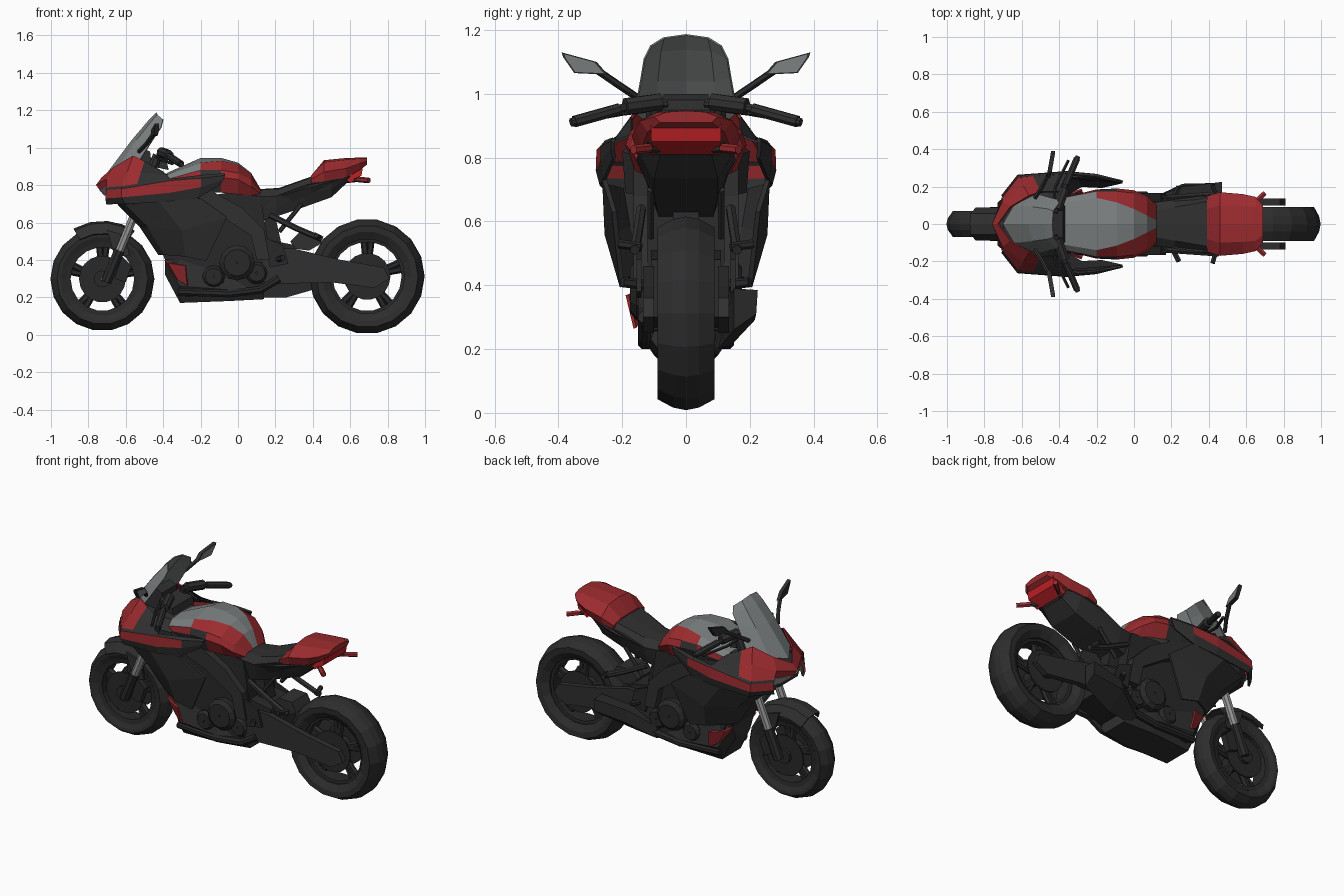
import bpy, bmesh, math
from mathutils import Vector


def material(name, rgb):
    m = bpy.data.materials.new(name)
    m.diffuse_color = (*rgb, 1)
    return m


BLACK = material("black plastic", (0.029, 0.029, 0.029))
RUBBER = material("tyre rubber", (0.026, 0.026, 0.026))
METAL = material("dark metal", (0.022, 0.022, 0.023))
RED = material("red paint", (0.33, 0.024, 0.028))
GREY = material("grey paint", (0.20, 0.215, 0.215))
SILVER = material("fork silver", (0.30, 0.30, 0.30))
LAMP = material("lamp red", (0.50, 0.015, 0.018))


def finish(name, verts, faces, mats, mirror=False, thick=0, rule=None):
    """Mesh object; rule(centre) picks the material slot of a face."""
    bm = bmesh.new()
    vs = [bm.verts.new(v) for v in verts]
    for f in faces:
        bm.faces.new([vs[i] for i in f])
    bmesh.ops.recalc_face_normals(bm, faces=bm.faces)
    if rule:
        for f in bm.faces:
            f.material_index = rule(f.calc_center_median())
    me = bpy.data.meshes.new(name)
    bm.to_mesh(me)
    bm.free()
    for m in mats if isinstance(mats, list) else [mats]:
        me.materials.append(m)
    ob = bpy.data.objects.new(name, me)
    bpy.context.collection.objects.link(ob)
    if mirror:
        mod = ob.modifiers.new("mirror", 'MIRROR')
        mod.use_axis = (False, True, False)
    if thick:
        mod = ob.modifiers.new("thickness", 'SOLIDIFY')
        mod.thickness = thick
        mod.offset = 0
    return ob


def bridge(rings, caps=True, wrap=False):
    """Faces joining equal closed rings laid out one after another."""
    n, k = len(rings[0]), len(rings)
    faces = [(a * n + i, a * n + (i + 1) % n, (a + 1) % k * n + (i + 1) % n, (a + 1) % k * n + i)
             for a in range(k if wrap else k - 1) for i in range(n)]
    if caps and not wrap:
        faces += [tuple(range(n)), tuple(range((k - 1) * n, k * n))]
    return [v for r in rings for v in r], faces


def loft(name, sections, mats, rule=None):
    """Sections (x, half profile of (y, z) from top centre to bottom)."""
    rings = []
    for x, half in sections:
        rings.append([(x, y, z) for y, z in half] + [(x, -y, z) for y, z in reversed(half) if y > 0])
    return finish(name, *bridge(rings), mats, rule=rule)


def prism(name, pts, y0, y1, mat, mirror=False):
    return finish(name, *bridge([[(x, y, z) for x, z in pts] for y in (y0, y1)]), mat, mirror)


def grid(name, rows, mats, thick=0.008, mirror=True, rule=None):
    n = len(rows[0])
    faces = [(a * n + i, a * n + i + 1, (a + 1) * n + i + 1, (a + 1) * n + i)
             for a in range(len(rows) - 1) for i in range(n - 1)]
    return finish(name, [v for r in rows for v in r], faces, mats, mirror, thick, rule)


def tube(name, pts, r, mat, sides=8, mirror=True):
    pts = [Vector(p) for p in pts]
    rings = []
    for i, p in enumerate(pts):
        q = (pts[min(i + 1, len(pts) - 1)] - pts[max(i - 1, 0)]).to_track_quat('Z', 'Y')
        rings.append([p + q @ Vector((r * math.cos(t), r * math.sin(t), 0))
                      for t in (math.tau * (j + .5) / sides for j in range(sides))])
    return finish(name, *bridge(rings), mat, mirror)


def lathe(name, prof, cx, cz, n, mat, mirror=False):
    """Closed (radius, y) profile turned about a y axis."""
    rings = [[(cx + r * math.cos(t), y, cz + r * math.sin(t)) for r, y in prof]
             for t in (math.tau * i / n for i in range(n))]
    return finish(name, *bridge(rings, wrap=True), mat, mirror)


# wheels: tyre, rim, hub, discs and five broad spokes
for tag, cx, cz, R, w, ri in (("front", -.725, .298, .278, .07, .185), ("rear", .69, .312, .308, .09, .20)):
    prof = [(ri, w * .7), (ri + .04, w * .97), (R - .035, w), (R - .008, w * .45), (R, 0)]
    lathe(tag + "_tyre", prof + [(r, -y) for r, y in reversed(prof[:-1])], cx, cz, 18, RUBBER)
    lathe(tag + "_rim", [(ri - .015, .05), (ri + .012, .055), (ri + .012, -.055), (ri - .015, -.05)], cx, cz, 18, METAL)
    lathe(tag + "_hub", [(.005, .09), (.045, .09), (.045, -.09), (.005, -.09)], cx, cz, 12, METAL)
    lathe(tag + "_brake_disc", [(.03, .062), (.125, .062), (.125, .07), (.03, .07)], cx, cz, 18, METAL, True)
    for i in range(5):
        a = math.tau * i / 5 + .3
        for d in (-.1, .1):
            tube(tag + "_spoke", [(cx + .03 * math.cos(a), 0, cz + .03 * math.sin(a)),
                                  (cx + (ri - .005) * math.cos(a + d), 0, cz + (ri - .005) * math.sin(a + d))],
                 .019, METAL, 6, False)

# front fork, calipers and fender
tube("fork_lower", [(-.705, .1, .28), (-.635, .1, .45)], .03, METAL)
tube("fork_tube", [(-.645, .1, .42), (-.53, .1, .70)], .024, SILVER)
tube("fork_upper", [(-.53, .1, .70), (-.43, .1, .96)], .027, BLACK)
prism("brake_caliper", [(-.66, .30), (-.60, .28), (-.57, .37), (-.62, .42)], .06, .1, METAL, True)
arc = [math.radians(a) for a in (56, 70, 85, 102, 120)]
grid("front_fender", [[(-.725 + r * math.cos(a), y, .30 + r * math.sin(a)) for a in arc]
                      for y, r in ((0, .305), (.055, .295), (.085, .24))], BLACK)
prism("fender_stay", [(-.70, .56), (-.60, .53), (-.58, .42), (-.66, .42)], .078, .092, BLACK, True)

# windscreen
grid("windscreen", [
    [(-.70, 0, .86), (-.64, .10, .89), (-.52, .16, .94)],
    [(-.565, 0, 1.04), (-.54, .09, 1.04), (-.45, .14, 1.05)],
    [(-.48, 0, 1.14), (-.465, .08, 1.135), (-.41, .13, 1.11)],
    [(-.435, 0, 1.185), (-.43, .07, 1.175), (-.40, .11, 1.15)]], GREY, .006)

# nose cowl with dark rear ends, and headlights
grid("nose_cowl", [
    [(-.725, 0, .84), (-.66, .09, .895), (-.56, .15, .955), (-.50, .17, .925), (-.40, .17, .87)],
    [(-.755, 0, .80), (-.70, .12, .83), (-.59, .20, .87), (-.52, .215, .865), (-.38, .22, .85)],
    [(-.73, 0, .765), (-.70, .14, .785), (-.62, .245, .79), (-.54, .255, .80), (-.36, .265, .83)]],
    [RED, BLACK], rule=lambda c: int(c.x > -.5))
grid("headlight", [[(-.738, .02, .775), (-.705, .14, .795)], [(-.71, .02, .745), (-.69, .14, .745)]], SILVER)
loft("nose_inner", [
    (-.70, [(0, .81), (.09, .80), (.12, .77), (.09, .72)]),
    (-.60, [(0, .88), (.12, .87), (.19, .80), (.17, .70)]),
    (-.46, [(0, .88), (.13, .87), (.20, .82), (.19, .69)]),
    (-.34, [(0, .85), (.10, .85), (.15, .80), (.14, .68)])], BLACK)
prism("dashboard", [(-.60, .88), (-.52, 1.0), (-.47, .98), (-.46, .87)], -.07, .07, BLACK)

# side wing with red stripe
grid("side_wing", [
    [(-.70, .14, .785), (-.62, .245, .79), (-.36, .265, .83), (-.20, .25, .85), (-.07, .225, .86)],
    [(-.70, .15, .772), (-.62, .255, .778), (-.36, .275, .822), (-.20, .262, .835), (-.07, .23, .85)],
    [(-.705, .15, .73), (-.62, .258, .735), (-.36, .277, .760), (-.20, .262, .79), (-.08, .23, .83)],
    [(-.70, .14, .70), (-.60, .25, .70), (-.36, .265, .715), (-.22, .255, .73), (-.10, .225, .80)]],
    [BLACK, RED], .012, rule=lambda c: int(abs(c.z - .752 - .145 * (c.x + .66)) < .013 and c.x < -.3 + .1))

# main side fairing and red lower corner
grid("side_fairing", [
    [(-.64, .12, .70), (-.60, .20, .70), (-.42, .255, .715), (-.20, .255, .73)],
    [(-.52, .11, .58), (-.48, .18, .58), (-.30, .248, .56), (-.06, .225, .63)],
    [(-.42, .09, .43), (-.39, .14, .43), (-.28, .205, .42), (-.17, .20, .395)]], BLACK, .015)
grid("fairing_corner", [
    [(-.39, .10, .40), (-.37, .15, .385), (-.28, .185, .37)],
    [(-.33, .10, .30), (-.32, .14, .295), (-.27, .16, .265)]], RED, .01)
loft("belly_pan", [
    (-.39, [(0, .42), (.08, .42), (.10, .38), (.07, .32)]),
    (-.31, [(0, .40), (.12, .40), (.14, .26), (.09, .17)]),
    (-.05, [(0, .32), (.12, .32), (.14, .24), (.10, .18)]),
    (.14, [(0, .26), (.10, .26), (.11, .23), (.08, .19)])], BLACK)
tube("header_pipe", [(-.32, .12, .23), (-.05, .13, .22), (.12, .13, .24), (.22, .13, .30)], .022, METAL)

# engine and frame
prism("engine_block", [(-.42, .70), (-.05, .76), (.12, .74), (.16, .50), (.17, .26), (-.28, .20), (-.36, .42)], -.12, .12, METAL)
prism("radiator", [(-.50, .68), (-.44, .68), (-.34, .40), (-.39, .40)], -.12, .12, METAL)
for cx, cz, r, d in ((-.005, .385, .095, .175), (.10, .33, .06, .15), (-.13, .31, .06, .15)):
    lathe("engine_cover", [(.005, .10), (r, .10), (r, d - .02), (r * .75, d), (.005, d)], cx, cz, 12, METAL, True)
prism("frame_spar", [(-.34, .81), (-.18, .79), (.02, .68), (.14, .56), (.17, .40), (.10, .40), (.07, .53), (-.10, .64), (-.34, .73)],
      .12, .165, BLACK, True)

# tank: tapering grey top, red flanks, dark lower front
loft("fuel_tank", [
    (-.38, [(0, .865), (.11, .855), (.14, .83), (.14, .80), (.13, .74)]),
    (-.20, [(0, .945), (.14, .92), (.175, .88), (.185, .84), (.16, .76)]),
    (-.09, [(0, .945), (.115, .93), (.175, .88), (.19, .84), (.16, .76)]),
    (.00, [(0, .92), (.08, .91), (.165, .865), (.18, .83), (.14, .75)]),
    (.07, [(0, .865), (.045, .86), (.13, .83), (.15, .79), (.11, .74)]),
    (.12, [(0, .78), (.02, .78), (.08, .77), (.10, .755), (.09, .72)])],
    [RED, GREY, BLACK],
    lambda c: 1 if abs(c.y) < .066 or (c.x < -.22 and c.z > .855)
    else 2 if (c.x < -.1 and c.z < .82) or (-.2 < c.x < -.1 and c.z < .88) else 0)

# seat, undertray, tail cowl and lamp
loft("seat", [
    (.06, [(0, .775), (.06, .77), (.11, .74), (.10, .66)]),
    (.22, [(0, .785), (.09, .78), (.13, .74), (.09, .65)]),
    (.39, [(0, .845), (.12, .84), (.155, .79), (.09, .70)]),
    (.50, [(0, .88), (.12, .87), (.15, .82), (.09, .74)]),
    (.60, [(0, .88), (.10, .87), (.12, .85), (.08, .83)])], BLACK)
loft("undertray", [
    (.08, [(0, .74), (.11, .74), (.10, .68), (.08, .60)]),
    (.20, [(0, .74), (.13, .74), (.11, .68), (.09, .63)]),
    (.36, [(0, .80), (.15, .80), (.13, .75), (.10, .685)]),
    (.50, [(0, .84), (.15, .83), (.13, .78), (.10, .735)]),
    (.58, [(0, .85), (.13, .85), (.11, .83), (.08, .81)])], BLACK)
loft("tail_cowl", [
    (.39, [(0, .85), (.08, .85), (.15, .83), (.15, .81)]),
    (.46, [(0, .933), (.10, .922), (.17, .87), (.155, .82)]),
    (.58, [(0, .945), (.095, .936), (.16, .89), (.135, .84)]),
    (.65, [(0, .947), (.09, .942), (.145, .915), (.12, .88)]),
    (.69, [(0, .947), (.06, .943), (.10, .928), (.08, .91)])], RED)
prism("tail_lamp", [(.58, .83), (.67, .91), (.66, .85), (.60, .81)], -.11, .11, LAMP)
tube("indicator_stalk", [(.56, .05, .82), (.65, .12, .83)], .012, BLACK, 6)
tube("indicator", [(.645, .115, .83), (.70, .165, .825)], .015, RED, 6)

# struts and foot pegs
tube("peg_strut", [(.17, .14, .64), (.31, .15, .57), (.45, .16, .51)], .016, BLACK, 6)
tube("peg_strut_upper", [(.22, .11, .55), (.34, .11, .70)], .012, BLACK, 6)
tube("passenger_peg", [(.44, .14, .52), (.42, .21, .53)], .014, METAL, 6)
tube("rider_peg", [(.20, .12, .40), (.24, .20, .41)], .016, METAL, 6)
prism("heel_plate", [(.14, .52), (.24, .48), (.27, .38), (.17, .36)], .14, .155, METAL, True)

# swingarm, hugger, shock and muffler
prism("swingarm", [(.12, .46), (.30, .46), (.55, .40), (.78, .36), (.81, .30), (.73, .25), (.50, .28), (.14, .27)], .10, .135, BLACK, True)
prism("swingarm_pivot", [(.10, .52), (.30, .48), (.34, .30), (.14, .26)], -.11, .11, METAL)
prism("rear_hugger", [(.28, .50), (.33, .55), (.42, .545), (.45, .49), (.38, .45), (.30, .46)], -.075, .075, BLACK)
prism("shock_absorber", [(.14, .64), (.20, .63), (.24, .45), (.16, .45)], -.04, .04, METAL)
rings = [[(x, y, z) for y, z in sec] for x, sec in (
    (.10, ((.08, .28), (.14, .28), (.14, .21), (.08, .20))),
    (.26, ((.13, .36), (.20, .36), (.215, .29), (.10, .20))),
    (.47, ((.15, .39), (.225, .385), (.22, .31), (.15, .26))))]
finish("muffler", *bridge(rings), METAL)

# handlebars, levers and mirrors
prism("triple_clamp", [(-.47, .95), (-.38, .92), (-.37, .88), (-.46, .90)], -.10, .10, BLACK)
tube("handlebar", [(-.42, .06, .97), (-.37, .20, .955), (-.30, .36, .91)], .014, BLACK)
tube("grip", [(-.365, .21, .952), (-.305, .35, .913)], .019, BLACK)
tube("control_box", [(-.41, .08, .975), (-.37, .19, .96)], .028, BLACK)
tube("lever", [(-.43, .12, .95), (-.42, .20, .94), (-.35, .34, .915)], .009, METAL, 6)
tube("mirror_stem", [(-.53, .14, .98), (-.49, .20, 1.02), (-.45, .28, 1.075)], .012, BLACK, 6)
shape = [(.245, 1.06), (.28, 1.10), (.39, 1.13), (.385, 1.115), (.35, 1.065)]
for name, mat, off, k in (("mirror_shell", BLACK, 0, 1), ("mirror_glass", GREY, .014, .85)):
    pts = [(.33 + (y - .33) * k, 1.09 + (z - 1.09) * k) for y, z in shape]
    rings = [[(-.47 + off + d + .18 * (y - .24), y, z) for y, z in pts] for d in (0, .022 if not off else .0095)]
    finish(name, *bridge(rings), mat, True)
